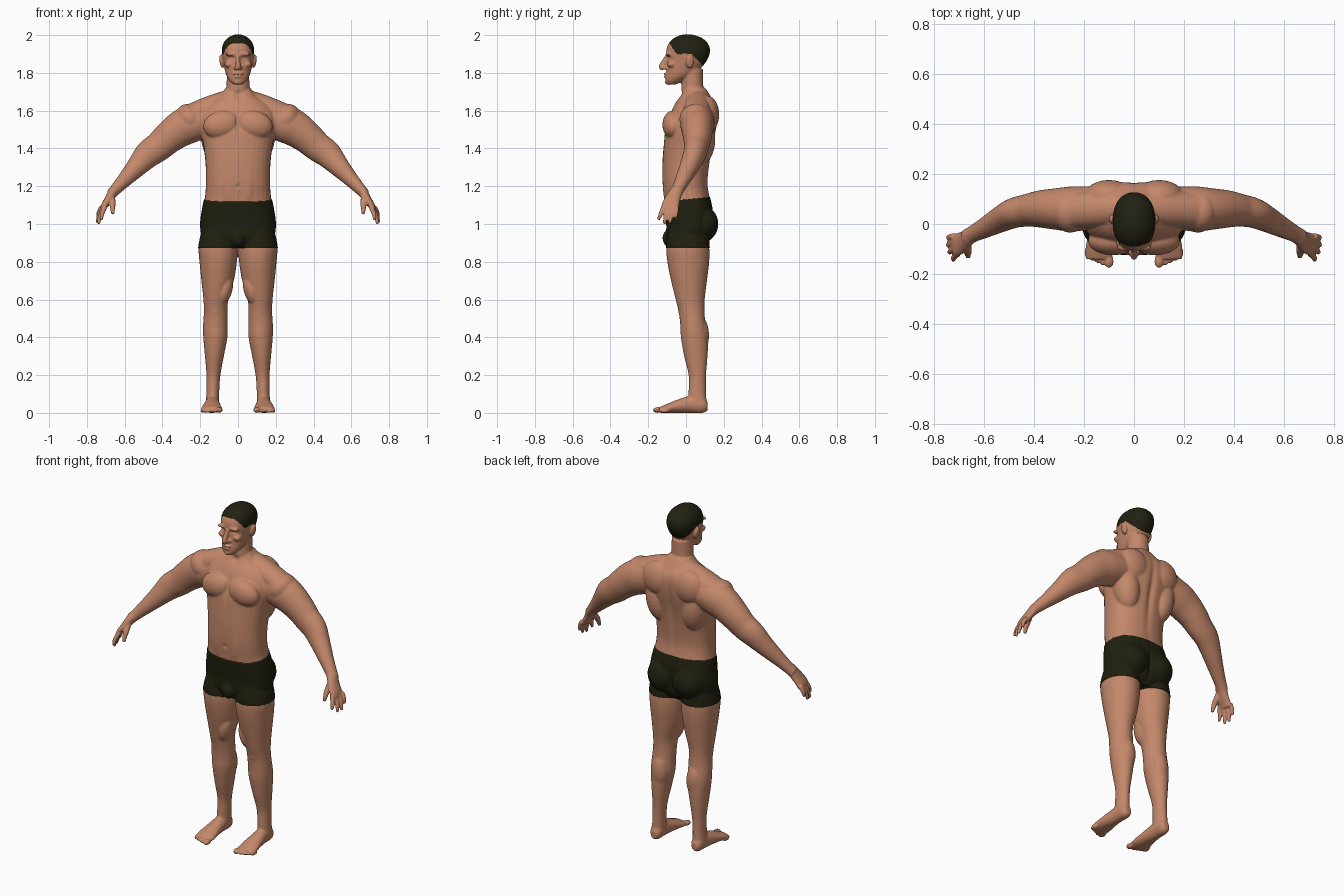
import bpy
import bmesh
import math
from mathutils import Vector, Matrix

start_cube = bpy.data.objects.get("Cube")
if start_cube:
    bpy.data.objects.remove(start_cube)

X, Y, Z = Vector((1, 0, 0)), Vector((0, 1, 0)), Vector((0, 0, 1))
clay = bmesh.new()


def make_material(name, colour):
    material = bpy.data.materials.new(name)
    material.use_nodes = True
    material.diffuse_color = (*colour, 1)
    material.node_tree.nodes["Principled BSDF"].inputs["Base Color"].default_value = (*colour, 1)
    return material


def smooth_path(keys, steps=4):
    """Catmull-Rom interpolation through rows of numbers."""
    padded = [keys[0], *keys, keys[-1]]
    rows = []
    for a, b, c, d in zip(padded, padded[1:], padded[2:], padded[3:]):
        for step in range(steps):
            t = step / steps
            rows.append([q + t * (r - p + t * (2 * p - 5 * q + 4 * r - s + t * (3 * (q - r) + s - p))) / 2
                         for p, q, r, s in zip(a, b, c, d)])
    return rows + [list(keys[-1])]


def loft(keys, ref=Y, axis=None, power=2.0, sides=32):
    """Closed skin over oval rings given as x, y, z, width, depth."""
    rows = smooth_path(keys)
    centres = [Vector(row[:3]) for row in rows]
    rings = []
    for i, row in enumerate(rows):
        along = axis or (centres[min(i + 1, len(rows) - 1)] - centres[max(i - 1, 0)]).normalized()
        across = ref.cross(along).normalized()
        deep = along.cross(across)
        ring = []
        for k in range(sides):
            angle = math.tau * k / sides
            c, s = math.cos(angle), math.sin(angle)
            c = math.copysign(abs(c) ** (2 / power), c)
            s = math.copysign(abs(s) ** (2 / power), s)
            ring.append(clay.verts.new(centres[i] + across * (c * row[3]) + deep * (s * row[4])))
        rings.append(ring)
    for low, high in zip(rings, rings[1:]):
        for k in range(sides):
            n = (k + 1) % sides
            clay.faces.new((low[k], low[n], high[n], high[k]))
    clay.faces.new(rings[0][::-1])
    clay.faces.new(rings[-1])


def muscle(centre, radii, tilt=0.0):
    """Ellipsoid that melts into the skin, tilted about the y axis."""
    matrix = (Matrix.Translation(centre) @ Matrix.Rotation(math.radians(tilt), 4, "Y")
              @ Matrix.Diagonal((*radii, 1)))
    bmesh.ops.create_uvsphere(clay, u_segments=24, v_segments=16, radius=1, matrix=matrix)


# Trunk from crotch to neck
loft([(0, .01, .88, .12, .09), (0, .015, .93, .185, .115), (0, .02, 1.0, .198, .122),
      (0, .014, 1.08, .188, .125), (0, .003, 1.15, .174, .121), (0, -.005, 1.22, .17, .12),
      (0, 0, 1.32, .172, .125), (0, .012, 1.42, .184, .13), (0, .025, 1.5, .2, .135),
      (0, .04, 1.57, .205, .128), (0, .05, 1.63, .17, .112), (0, .05, 1.68, .1, .08),
      (0, .045, 1.72, .066, .058)], axis=Z, power=2.3)
loft([(0, .05, 1.66, .08, .07), (0, .035, 1.71, .063, .06), (0, .033, 1.76, .06, .058),
      (0, .03, 1.82, .06, .06)], axis=Z)

# Shoulder slope, chest, back, belly, seat
loft([(0, .065, 1.665, .06, .06), (.13, .06, 1.625, .06, .07), (.25, .055, 1.565, .07, .075)])
muscle((.085, -.068, 1.525), (.1, .057, .075), 12)
muscle((.255, .05, 1.555), (.07, .085, .085), 35)
muscle((.12, .075, 1.45), (.075, .08, .14), 8)
muscle((.1, .11, 1.58), (.1, .066, .1))
muscle((.045, -.09, 1.24), (.055, .034, .16))
muscle((.085, .083, 1.0), (.09, .085, .095))
muscle((0, -.085, .925), (.038, .036, .045))

# Arm
loft([(.16, .065, 1.555, .09, .085), (.25, .06, 1.53, .1, .09), (.31, .06, 1.5, .095, .083),
      (.37, .06, 1.455, .085, .075), (.42, .055, 1.41, .078, .066), (.475, .045, 1.37, .073, .06),
      (.53, .02, 1.31, .057, .052), (.59, -.012, 1.245, .042, .042), (.64, -.038, 1.192, .032, .034),
      (.67, -.055, 1.16, .028, .034)])

# Hand with four fingers and a thumb
loft([(.655, -.048, 1.18, .028, .032), (.685, -.072, 1.13, .022, .042),
      (.708, -.083, 1.095, .018, .047), (.716, -.086, 1.075, .014, .045)])
for finger, (tip_x, tip_z) in enumerate([(.722, 1.022), (.738, 1.0), (.744, 1.003), (.742, 1.03)]):
    root = Vector((.703 + .006 * finger, -.118 + .023 * finger, 1.092))
    tip = Vector((tip_x, -.146 + .03 * finger, tip_z))
    middle = root.lerp(tip, .55) + X * .006
    loft([(*root, .013, .013), (*middle, .012, .012), (*tip, .008, .008)], sides=12)
loft([(.668, -.075, 1.15, .018, .018), (.664, -.108, 1.105, .016, .016),
      (.664, -.122, 1.08, .013, .013), (.662, -.131, 1.052, .009, .009)], sides=12)

# Leg
loft([(.1, .015, .98, .085, .1), (.105, .01, .88, .103, .113), (.105, .012, .8, .099, .111),
      (.108, .016, .7, .086, .095), (.117, .022, .6, .066, .077), (.118, .03, .53, .063, .068),
      (.12, .038, .46, .065, .068), (.12, .045, .4, .064, .072), (.125, .052, .3, .05, .062),
      (.13, .06, .2, .037, .046), (.133, .06, .12, .034, .046), (.135, .06, .04, .036, .05)], axis=-Z)
muscle((.115, .075, .41), (.05, .047, .1))
muscle((.12, -.015, .545), (.035, .026, .045))
muscle((.07, -.01, .66), (.042, .055, .09), -12)

# Foot and toes
loft([(.135, .115, .035, .018, .022), (.135, .09, .044, .034, .044), (.136, .03, .046, .037, .046),
      (.138, -.04, .036, .046, .036), (.139, -.1, .024, .055, .024),
      (.139, -.14, .016, .052, .015)], ref=Z, axis=-Y)
for toe in range(5):
    size = .019 if toe == 0 else .0125
    muscle((.1 + .007 * (toe > 0) + .0195 * toe, -.15 + .009 * toe, size * .8), (size, .026, size * .8))

# Skull and jaw
loft([(0, -.078, 1.738, .024, .02), (0, -.066, 1.752, .04, .041), (0, -.045, 1.775, .056, .064),
      (0, -.025, 1.8, .066, .08), (0, -.01, 1.83, .073, .093), (0, .003, 1.86, .079, .104),
      (0, .01, 1.9, .085, .115), (0, .012, 1.935, .084, .113), (0, .012, 1.965, .073, .097),
      (0, .01, 1.988, .05, .068), (0, .008, 2.003, .018, .025)], axis=Z, power=2.2)

# Brow, nose, cheek, lips, chin, ear
muscle((.035, -.093, 1.9), (.034, .016, .009), 6)
loft([(0, -.095, 1.895, .01, .012), (0, -.112, 1.865, .011, .014), (0, -.125, 1.835, .015, .019),
      (0, -.118, 1.82, .015, .016)], sides=16)
muscle((.014, -.11, 1.827), (.011, .014, .009))
muscle((.048, -.075, 1.845), (.024, .024, .018))
muscle((.009, -.104, 1.795), (.021, .014, .006))
muscle((0, -.104, 1.78), (.023, .014, .007))
muscle((0, -.092, 1.752), (.024, .02, .016))
muscle((.087, .02, 1.86), (.011, .022, .036), 10)

# Melt the parts into one skin
mesh = bpy.data.meshes.new("clay")
clay.to_mesh(mesh)
clay.free()
source = bpy.data.objects.new("clay", mesh)
bpy.context.collection.objects.link(source)
mirror = source.modifiers.new("Mirror", "MIRROR")
mirror.use_mirror_merge = False
remesh = source.modifiers.new("Remesh", "REMESH")
remesh.mode = "VOXEL"
remesh.voxel_size = .005
relax = source.modifiers.new("Smooth", "SMOOTH")
relax.factor, relax.iterations = .5, 6
evaluated = source.evaluated_get(bpy.context.evaluated_depsgraph_get())
skin = bmesh.new()
skin.from_mesh(evaluated.to_mesh())
evaluated.to_mesh_clear()
bpy.data.objects.remove(source)

# Press in grooves: eye sockets, mouth, breastbone, spine, navel, seat cleft
dents = [((.034, -.1, 1.878), (.018, .03, .009), .008), ((0, -.115, 1.788), (.022, .03, .003), .004),
         ((0, -.12, 1.53), (.012, .05, .07), .008), ((0, .16, 1.4), (.018, .06, .2), .012),
         ((0, -.12, 1.2), (.01, .03, .012), .007), ((0, .16, .98), (.012, .06, .08), .016),
         ((0, -.03, 1.685), (.02, .04, .016), .008)]
skin.normal_update()
for vert in skin.verts:
    x, y, z = abs(vert.co.x), vert.co.y, vert.co.z
    push = 0
    for centre, size, depth in dents:
        d = sum(((p - q) / r) ** 2 for p, q, r in zip((x, y, z), centre, size))
        if d < 6:
            push += depth * math.exp(-d)
    vert.co -= vert.normal * push
    vert.co.z = max(vert.co.z, 0)

# Crisp hem and waistband cuts
waist_point, waist_normal = Vector((0, 0, 1.13)), Vector((0, -.1, 1)).normalized()
hem_point = Vector((0, 0, .872))
for point, normal in ((waist_point, waist_normal), (hem_point, Z)):
    bmesh.ops.bisect_plane(skin, geom=skin.verts[:] + skin.edges[:] + skin.faces[:],
                           dist=.0002, plane_co=point, plane_no=normal)


def hairline(y):
    """Height of the hair edge: forehead, temple, then down to the nape."""
    if y < -.055:
        return 1.905 + min(1, (-.055 - y) / .03) * .05
    return 1.9 if y < .03 else 1.9 - (y - .03) * 1.05


def region(centre):
    if centre.z > 1.75 and centre.z > hairline(centre.y) and abs(centre.x) < .093:
        return 2
    below_waist = (centre - waist_point).dot(waist_normal) < 0
    return 1 if below_waist and centre.z > hem_point.z and abs(centre.x) < .3 else 0


for face in skin.faces:
    face.material_index = region(face.calc_center_median())
    face.smooth = True

# Cloth thickness
skin.normal_update()
for vert in skin.verts:
    if vert.link_faces and all(face.material_index == 1 for face in vert.link_faces):
        vert.co += vert.normal * .003

# Separate skin, shorts and hair
parts = [("body", make_material("warm skin", (.55, .245, .145))),
         ("shorts", make_material("dark olive cloth", (.014, .014, .005))),
         ("hair", make_material("dark olive hair", (.015, .015, .006)))]
for index, (name, material) in enumerate(parts):
    piece = skin.copy()
    others = [face for face in piece.faces if face.material_index != index]
    bmesh.ops.delete(piece, geom=others, context="FACES")
    for face in piece.faces:
        face.material_index = 0
    mesh = bpy.data.meshes.new(name)
    piece.to_mesh(mesh)
    piece.free()
    mesh.materials.append(material)
    bpy.context.collection.objects.link(bpy.data.objects.new(name, mesh))
skin.free()
